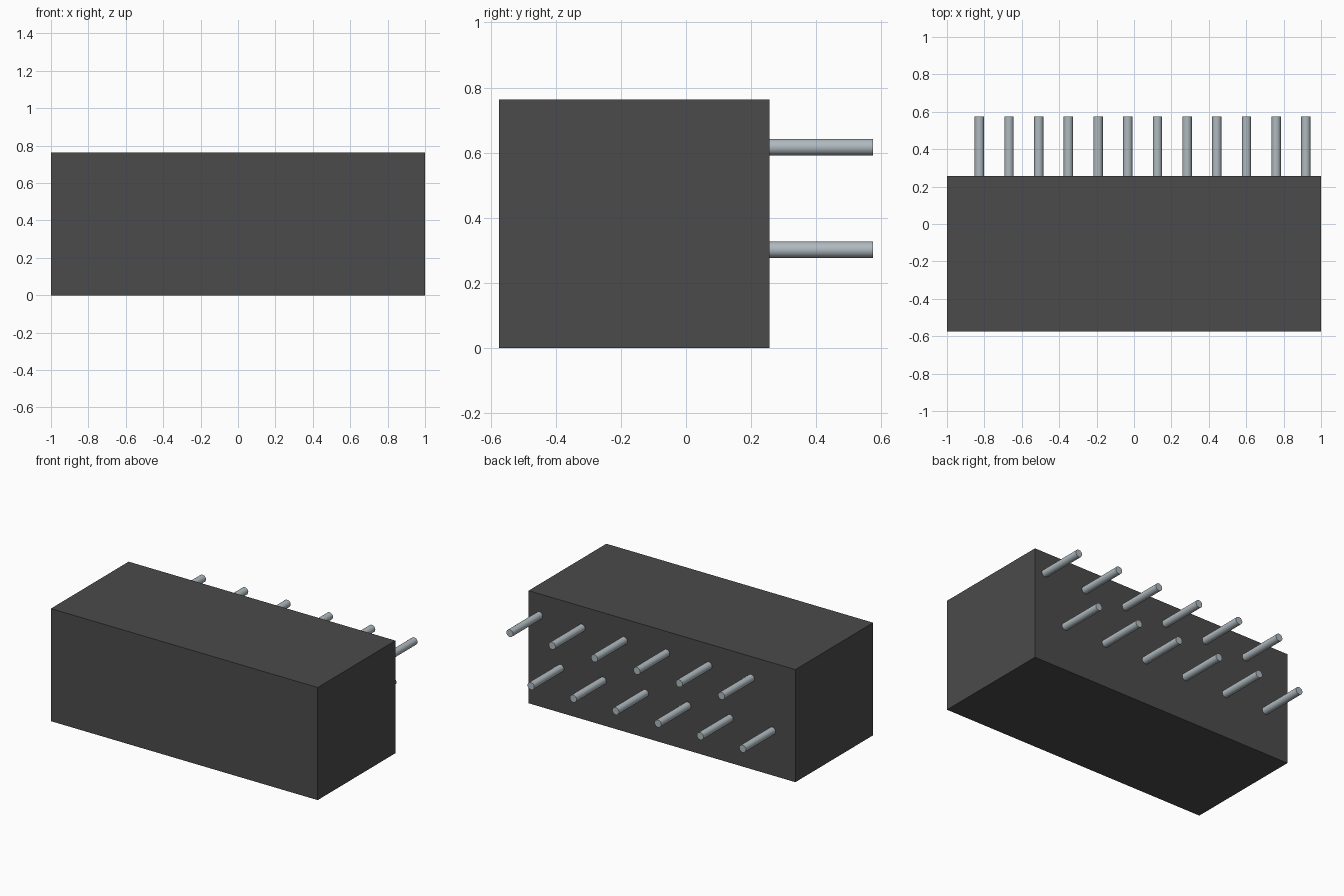
import bpy
import math

cube = bpy.data.objects.get("Cube")
if cube:
    bpy.data.objects.remove(cube, do_unlink=True)


def make_material(name, color):
    mat = bpy.data.materials.new(name)
    mat.use_nodes = True
    mat.diffuse_color = color
    bsdf = next(n for n in mat.node_tree.nodes if n.type == 'BSDF_PRINCIPLED')
    bsdf.inputs["Base Color"].default_value = color
    return mat


dark_grey = make_material("dark grey plastic", (0.07, 0.07, 0.07, 1))
steel = make_material("pale steel", (0.43, 0.49, 0.52, 1))

FRONT, BACK, TOP = -0.575, 0.257, 0.763
PIN_END, PIN_RADIUS = 0.575, 0.025

# Solid rectangular body
bpy.ops.mesh.primitive_cube_add(size=1, location=(0, (FRONT + BACK) / 2, TOP / 2))
body = bpy.context.object
body.name = "body"
body.scale = (2, BACK - FRONT, TOP)
bpy.ops.object.transform_apply(location=False, rotation=False, scale=True)
body.data.materials.append(dark_grey)


def add_pin(name, x, z):
    """Round pin standing out of the back face."""
    bpy.ops.mesh.primitive_cylinder_add(
        vertices=24, radius=PIN_RADIUS, depth=PIN_END - BACK,
        location=(x, (BACK + PIN_END) / 2, z), rotation=(math.pi / 2, 0, 0))
    pin = bpy.context.object
    pin.name = name
    pin.data.materials.append(steel)
    bpy.ops.object.shade_smooth_by_angle(angle=math.radians(40))


# Two staggered rows of six pins
PITCH = 0.1587
for row, first_x, z in (("upper", 0.919, 0.617), ("lower", 0.919 - PITCH, 0.302)):
    for i in range(6):
        add_pin(f"{row}_pin_{i + 1}", first_x - i * 2 * PITCH, z)
